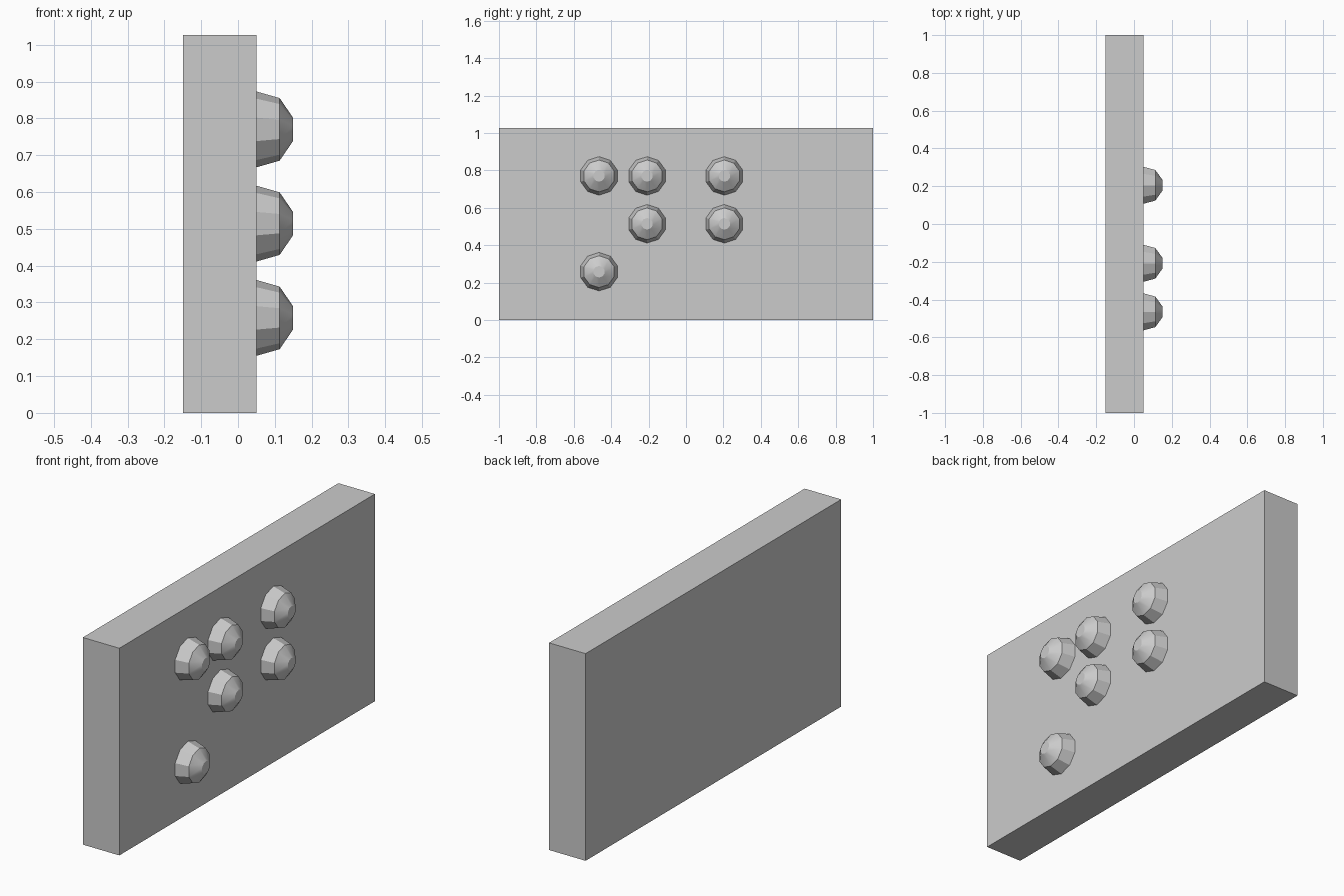
import bpy
import bmesh
from math import sin, cos, pi, radians

default_cube = bpy.data.objects.get("Cube")
if default_cube:
    bpy.data.objects.remove(default_cube, do_unlink=True)

grey = bpy.data.materials.new("plain grey")
grey.use_nodes = True
colour = (0.6, 0.6, 0.6, 1)
grey.diffuse_color = colour
grey.node_tree.nodes["Principled BSDF"].inputs["Base Color"].default_value = colour

SIDES = 10
FACE_X = 0.05
HEIGHT = 1.026


def add_object(name, bm, location):
    bmesh.ops.recalc_face_normals(bm, faces=bm.faces)
    mesh = bpy.data.meshes.new(name)
    bm.to_mesh(mesh)
    bm.free()
    mesh.materials.append(grey)
    obj = bpy.data.objects.new(name, mesh)
    obj.location = location
    bpy.context.collection.objects.link(obj)
    return obj


# Upright slab
bm = bmesh.new()
bmesh.ops.create_cube(bm, size=1)
bmesh.ops.scale(bm, vec=(0.2, 2, HEIGHT), verts=bm.verts)
add_object("slab", bm, (-0.05, 0, HEIGHT / 2))


# Domed stud: rings of (distance from slab, radius) along x
def add_stud(name, y, z):
    bm = bmesh.new()
    rings = []
    for x, r in ((0, 0.103), (0.063, 0.085), (0.1, 0.031)):
        angles = [2 * pi * i / SIDES for i in range(SIDES)]
        rings.append([bm.verts.new((x, r * sin(a), r * cos(a))) for a in angles])
    for low, high in zip(rings, rings[1:]):
        for i in range(SIDES):
            j = (i + 1) % SIDES
            bm.faces.new((low[i], low[j], high[j], high[i]))
    bm.faces.new(rings[0])
    bm.faces.new(rings[-1])
    stud = add_object(name, bm, (FACE_X, y, z))
    bpy.ops.object.select_all(action="DESELECT")
    stud.select_set(True)
    bpy.context.view_layer.objects.active = stud
    bpy.ops.object.shade_smooth_by_angle(angle=radians(30))


# Studs placed on a three-row layout
columns = {"right": -0.465, "middle": -0.208, "left": 0.205}
rows = {"top": 0.77, "centre": 0.514, "bottom": 0.258}
layout = {"top": ("right", "middle", "left"), "centre": ("middle", "left"), "bottom": ("right",)}
for row, names in layout.items():
    for column in names:
        add_stud(f"stud_{row}_{column}", columns[column], rows[row])
